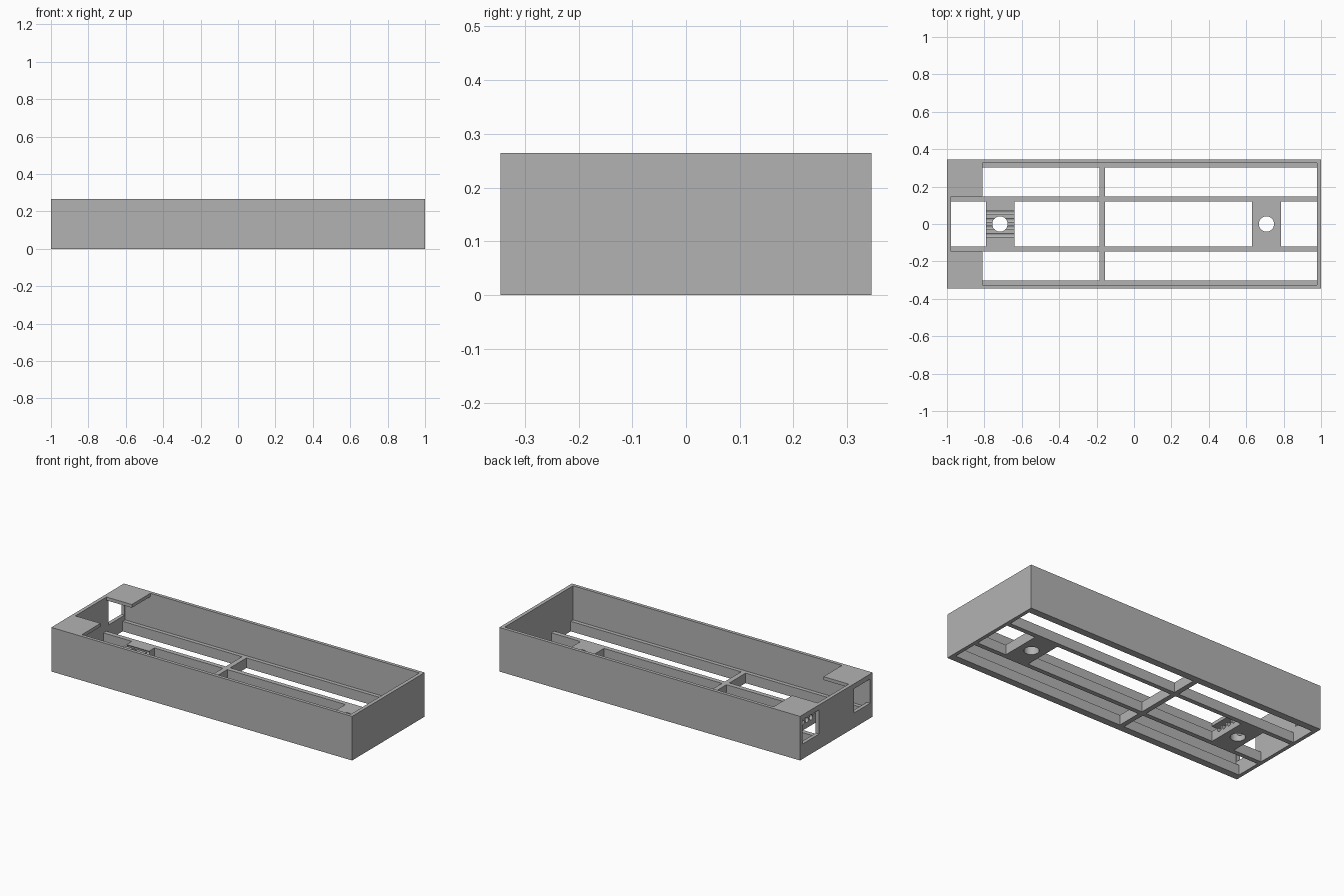
import bpy
import math

if "Cube" in bpy.data.objects:
    bpy.data.objects.remove(bpy.data.objects["Cube"], do_unlink=True)

# Overall sizes
LENGTH, HALF_WIDTH, HEIGHT = 1.0, 0.345, 0.265
IN_X, IN_Y = 0.978, 0.325      # inside faces of the walls
FLOOR = 0.06                   # height of the floor frame
PLATE_Z, PLATE_X = 0.245, -0.81
RAIL_IN, RAIL_OUT, LEDGE = 0.12, 0.148, 0.302
BAR = (-0.185, -0.155)         # cross bar
PADS = ((-0.79, -0.64), (0.63, 0.785))

grey = bpy.data.materials.new("plain grey")
grey.use_nodes = True
grey.diffuse_color = (0.45, 0.45, 0.45, 1)
grey.node_tree.nodes["Principled BSDF"].inputs["Base Color"].default_value = grey.diffuse_color


def box(name, x, y, z):
    bpy.ops.mesh.primitive_cube_add(size=1, location=[sum(r) / 2 for r in (x, y, z)])
    ob = bpy.context.object
    ob.name = name
    ob.scale = [r[1] - r[0] for r in (x, y, z)]
    bpy.ops.object.transform_apply(location=True, rotation=True, scale=True)
    return ob


def rod(name, radius, depth, location, rotation=(0, 0, 0)):
    bpy.ops.mesh.primitive_cylinder_add(vertices=32, radius=radius, depth=depth,
                                        location=location, rotation=rotation)
    bpy.context.object.name = name
    return bpy.context.object


def cut(target, cutter):
    mod = target.modifiers.new("cut", "BOOLEAN")
    mod.operation, mod.solver, mod.object = "DIFFERENCE", "EXACT", cutter
    bpy.context.view_layer.objects.active = target
    bpy.ops.object.modifier_apply(modifier=mod.name)
    bpy.data.objects.remove(cutter, do_unlink=True)


tray = box("tray", (-LENGTH, LENGTH), (-HALF_WIDTH, HALF_WIDTH), (0, HEIGHT))
tray.data.materials.append(grey)

# Cavity, leaving a thin plate over each corner at one end
cut(tray, box("cavity", (-IN_X, IN_X), (-IN_Y, IN_Y), (FLOOR, PLATE_Z)))
cut(tray, box("top_opening", (PLATE_X, IN_X), (-IN_Y, IN_Y), (0.2, 0.4)))
cut(tray, box("end_opening", (-IN_X, -0.7), (-RAIL_OUT, RAIL_OUT), (0.2, 0.4)))

# Floor windows between ledges, rails, cross bar and pads
below, above = -0.1, 0.1
for side in (-1, 1):
    y = sorted((side * RAIL_OUT, side * LEDGE))
    for x in ((-IN_X, BAR[0]), (BAR[1], IN_X)):
        cut(tray, box("side_window", x, y, (below, above)))
    # Ports through the end wall under the corner plates
    port_y = sorted((side * 0.165, side * 0.32))
    cut(tray, box("port", (-1.1, -0.9), port_y, (0.09, 0.235)))

stops = [-IN_X, *PADS[0], *BAR, *PADS[1], IN_X]
for x in zip(stops[::2], stops[1::2]):
    cut(tray, box("middle_window", x, (-RAIL_IN, RAIL_IN), (below, above)))

# Round mounting holes in the pads
for x in (-0.717, 0.708):
    cut(tray, rod("mounting_hole", 0.041, 0.3, (x, 0, 0)))

# Open channels along the top of one pad
for i in range(4):
    y = (i - 1.5) * 0.04
    cut(tray, rod("channel", 0.015, 0.17, (sum(PADS[0]) / 2, y, 0.048), (0, math.pi / 2, 0)))

bpy.ops.object.select_all(action="DESELECT")
tray.select_set(True)
bpy.context.view_layer.objects.active = tray
bpy.ops.object.shade_smooth_by_angle(angle=math.radians(30))
